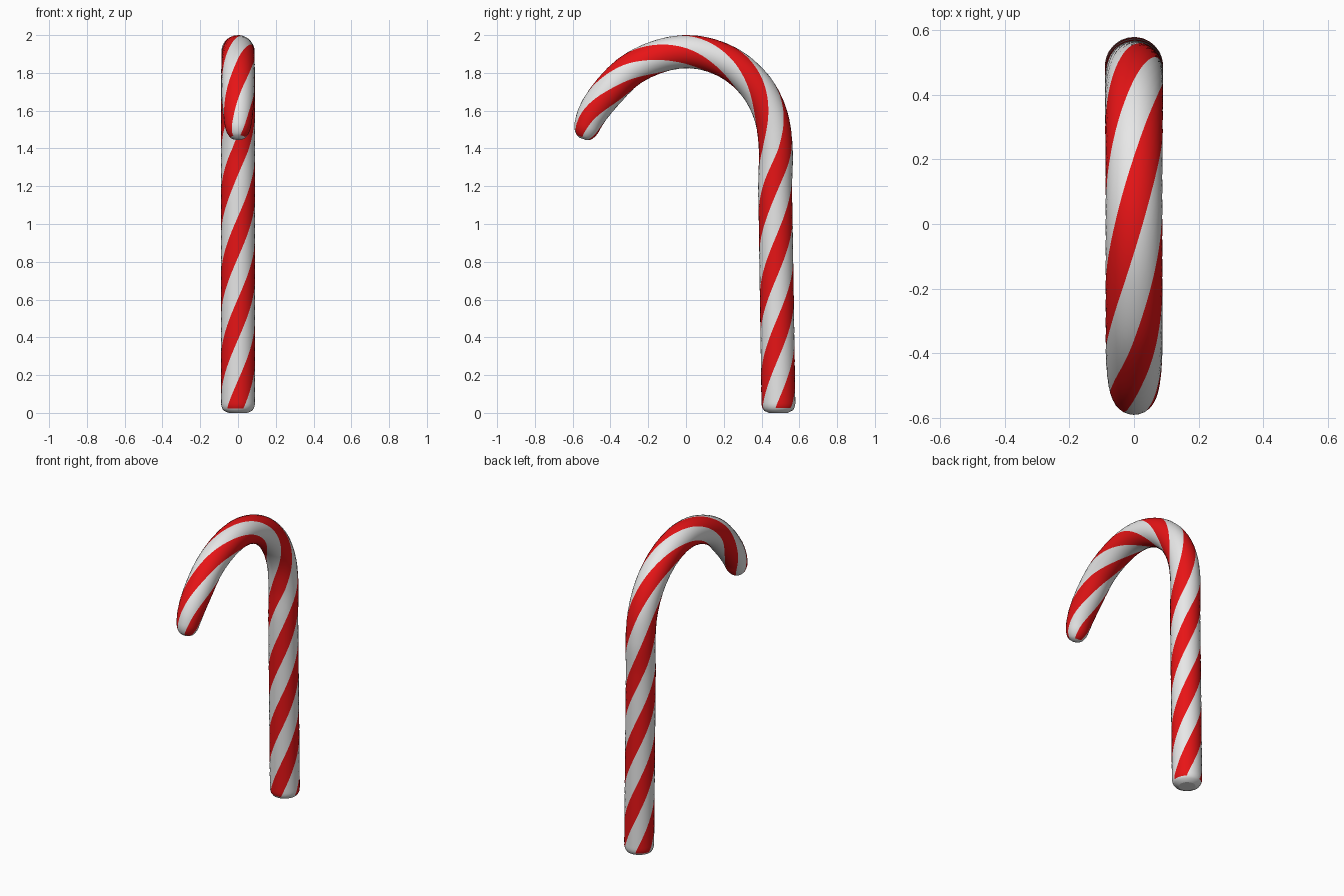
import bpy, bmesh
from math import pi, sin, cos, sqrt
from mathutils import Vector

cube = bpy.data.objects.get("Cube")
if cube:
    bpy.data.objects.remove(cube)


def material(name, rgb):
    mat = bpy.data.materials.new(name)
    mat.use_nodes = True
    mat.diffuse_color = (*rgb, 1)
    mat.node_tree.nodes["Principled BSDF"].inputs["Base Color"].default_value = (*rgb, 1)
    return mat


def spline(p0, p1, p2, p3, t):
    return 0.5 * (2 * p1 + (p2 - p0) * t + (2 * p0 - 5 * p1 + 4 * p2 - p3) * t * t
                  + (3 * p1 - p0 - 3 * p2 + p3) * t ** 3)


# Centre line as (radius, y, z): a slightly leaning leg, then the hook
LEG_TOP = 1.4
knots = [Vector((0.09, 0.49 - 0.003 * i, LEG_TOP * i / 7)) for i in range(7)]
knots += [Vector(p) for p in (
    (0.09, 0.475, LEG_TOP), (0.09, 0.45, 1.57), (0.09, 0.38, 1.715),
    (0.089, 0.27, 1.825), (0.088, 0.14, 1.89), (0.088, 0, 1.912),
    (0.088, -0.15, 1.885), (0.088, -0.3, 1.81), (0.087, -0.42, 1.69),
    (0.078, -0.5, 1.575), (0.058, -0.545, 1.45))]
knots = [2 * knots[0] - knots[1]] + knots + [2 * knots[-1] - knots[-2]]

STEPS = 16
path = [spline(*knots[i:i + 4], k / STEPS)
        for i in range(len(knots) - 3) for k in range(STEPS)] + [knots[-2]]

centres = [Vector((0, p.y, p.z)) for p in path]
lengths = [0.0]
for a, b in zip(centres, centres[1:]):
    lengths.append(lengths[-1] + (b - a).length)
total = lengths[-1]


def rounding(distance, reach):
    """Runs from 1 at the very end of the cane to 0 where rounding stops."""
    x = max(0, 1 - distance / reach)
    return 1 - sqrt(1 - x * x)


def twist(s):
    """Angle of a stripe; it winds a little slower around the hook."""
    turns = (min(s, LEG_TOP) - 0.39) / 0.434 + max(0, s - LEG_TOP) / 0.51
    return turns * 2 * pi / 3


# Cane body: rings turn with the stripes so stripe borders are mesh edges
SIDES = 24
bm = bmesh.new()
rings = []
for i, (c, s) in enumerate(zip(centres, lengths)):
    tangent = (centres[min(i + 1, len(centres) - 1)] - centres[max(i - 1, 0)]).normalized()
    outward = Vector((0, tangent.z, -tangent.y))
    r = path[i].x - 0.04 * rounding(s, 0.05) - 0.04 * rounding(total - s, 0.07)
    ring = []
    for j in range(SIDES):
        a = twist(s) + 2 * pi * j / SIDES
        ring.append(bm.verts.new(c + Vector((r * cos(a), 0, 0)) + outward * r * sin(a)))
    rings.append(ring)

for i, (low, high) in enumerate(zip(rings, rings[1:])):
    plain_end = lengths[i] < 0.015 or total - lengths[i] < 0.015
    for j in range(SIDES):
        k = (j + 1) % SIDES
        face = bm.faces.new((low[j], low[k], high[k], high[j]))
        face.smooth = True
        # Three red stripes, each as wide as the white between them
        face.material_index = int((j + 2) % 8 < 4 and not plain_end)
bm.faces.new(rings[0][::-1])
bm.faces.new(rings[-1])
bm.normal_update()

mesh = bpy.data.meshes.new("striped_cane")
bm.to_mesh(mesh)
bm.free()
mesh.materials.append(material("sugar white", (0.8, 0.8, 0.8)))
mesh.materials.append(material("stripe red", (0.8, 0.007, 0.008)))
cane = bpy.data.objects.new("striped_cane", mesh)
bpy.context.collection.objects.link(cane)
